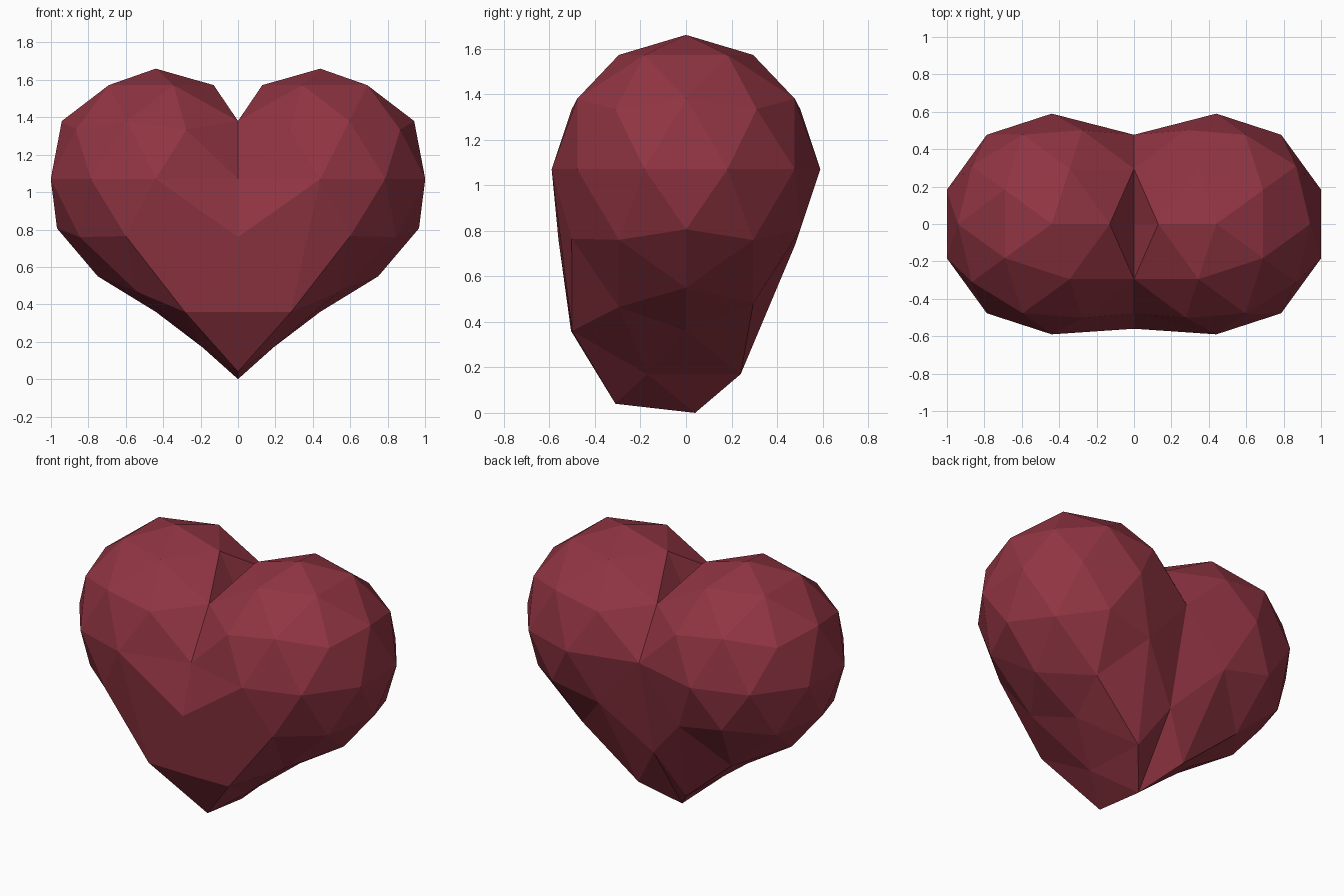
import bpy, bmesh
from mathutils import Vector, Matrix

if "Cube" in bpy.data.objects:
    bpy.data.objects.remove(bpy.data.objects["Cube"])

R, CX, CZ = 0.59, -0.44, 1.07

# Left lobe: faceted sphere
bm = bmesh.new()
bmesh.ops.create_icosphere(bm, subdivisions=2, radius=R,
                           matrix=Matrix.Translation((CX, 0, CZ)))


def near(p):
    return min(bm.verts, key=lambda v: (v.co - Vector(p)).length)


# Lower part pulled down into the point: (sphere position, new position)
moves = [
    ((-0.44, 0, 0.48), (-0.44, 0, 0.36)),
    ((-0.75, 0, 0.568), (-0.75, 0, 0.55)),
    ((-0.536, -0.295, 0.568), (-0.536, -0.295, 0.465)),
    ((-0.536, 0.295, 0.568), (-0.53, 0.295, 0.48)),
    ((-0.189, -0.18, 0.568), (-0.19, -0.17, 0.17)),
    ((-0.189, 0.18, 0.568), (-0.17, 0.24, 0.17)),
    ((-0.013, -0.31, 0.806), (0, -0.31, 0.04)),
    ((-0.013, 0.31, 0.806), (0, 0.33, 0.44)),
    ((0.06, 0, 0.76), (0, 0.04, 0.0)),
    ((-0.285, -0.477, 0.76), (-0.285, -0.50, 0.36)),
    ((-0.285, 0.477, 0.76), (-0.285, 0.48, 0.74)),
    ((-0.603, -0.502, 0.806), (-0.60, -0.502, 0.765)),
]
picked = [(near(a), b) for a, b in moves]
for v, p in picked:
    v.co = p

# Inner side flattened onto the centre plane
for v in bm.verts:
    if v.co.x > -0.1:
        v.co.x = 0
bmesh.ops.delete(bm, geom=[f for f in bm.faces if all(abs(v.co.x) < 1e-5 for v in f.verts)],
                 context='FACES')

# Filled front centre below the cleft
s, t = near((0, -0.477, 1.07)), near((0, -0.31, 0.04))
d, e = near((-0.285, -0.50, 0.36)), near((-0.44, -0.59, 1.07))
old = [f for f in bm.faces if set(f.verts) in ({s, t, d}, {s, d, e})]
bmesh.ops.delete(bm, geom=old, context='FACES_ONLY')
m1 = bm.verts.new((0, -0.56, 0.76))
m2 = bm.verts.new((0, -0.505, 0.36))
for tri in ((s, e, m1), (m1, e, d), (m1, d, m2), (m2, d, t)):
    f = bm.faces.new(tri)
    f.normal_update()
    if f.normal.y > 0:
        f.normal_flip()
bmesh.ops.delete(bm, geom=[ed for ed in bm.edges if not ed.link_faces], context='EDGES')

me = bpy.data.meshes.new("heart")
bm.to_mesh(me)
bm.free()
heart = bpy.data.objects.new("heart", me)
bpy.context.collection.objects.link(heart)

# Right lobe by mirroring
mir = heart.modifiers.new("mirror", 'MIRROR')
mir.use_clip = True
mir.merge_threshold = 0.001

mat = bpy.data.materials.new("dark_red")
mat.diffuse_color = (0.28, 0.035, 0.055, 1)
mat.use_nodes = True
mat.node_tree.nodes["Principled BSDF"].inputs["Base Color"].default_value = mat.diffuse_color
me.materials.append(mat)
